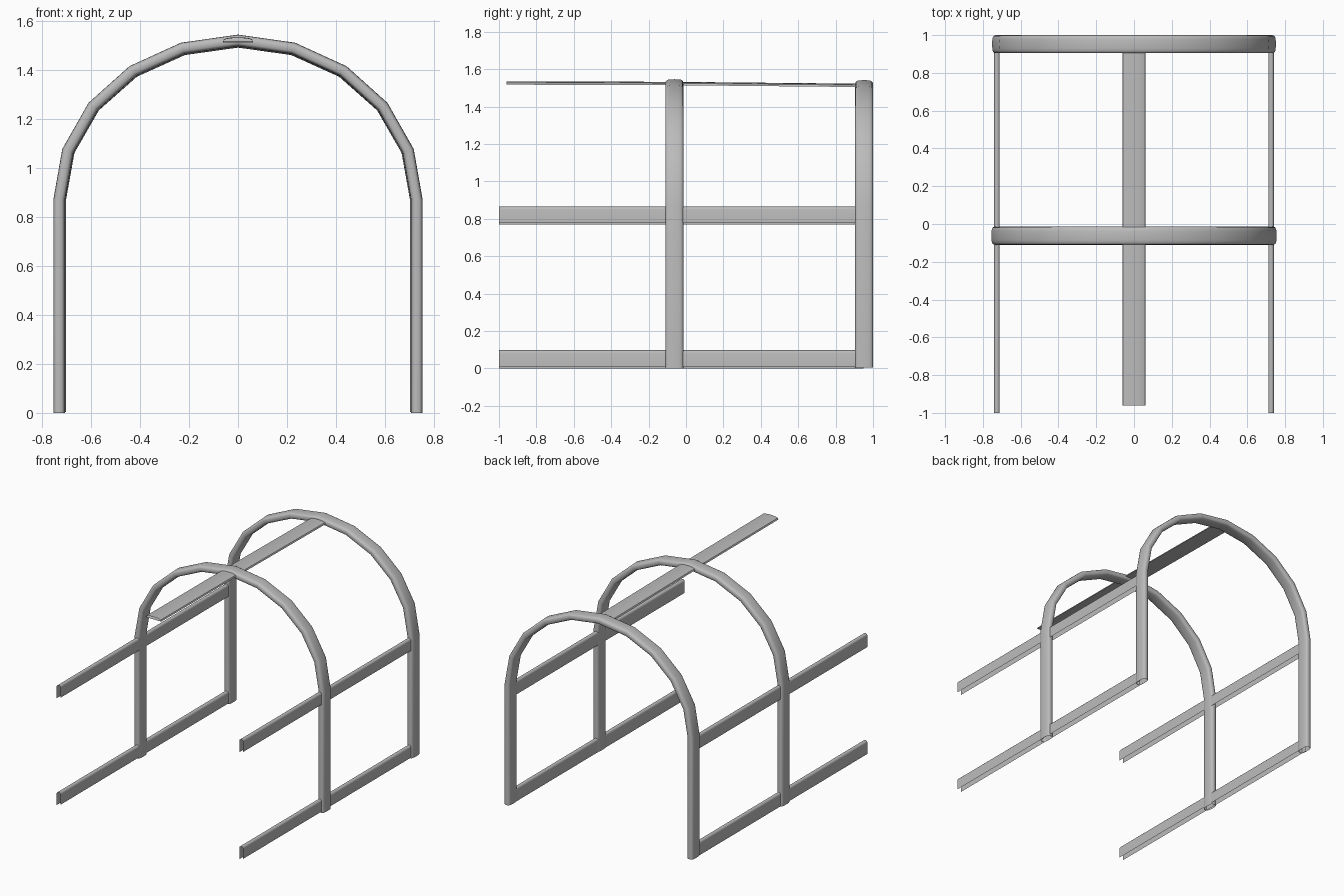
import bpy, bmesh
from math import sin, cos, pi, radians, copysign

cube = bpy.data.objects.get("Cube")
if cube:
    bpy.data.objects.remove(cube, do_unlink=True)

# Single galvanised grey for every part
metal = bpy.data.materials.new("galvanised_grey")
metal.use_nodes = True
GREY = (0.5, 0.5, 0.5, 1)
metal.diffuse_color = GREY
metal.node_tree.nodes["Principled BSDF"].inputs["Base Color"].default_value = GREY


def skin(name, rings, closed):
    """Bridge a list of equal-length point rings into a smooth surface."""
    bm = bmesh.new()
    loops = [[bm.verts.new(p) for p in ring] for ring in rings]
    n = len(loops[0])
    for a, b in zip(loops, loops[1:]):
        for i in range(n if closed else n - 1):
            j = (i + 1) % n
            bm.faces.new((a[i], a[j], b[j], b[i]))
    bmesh.ops.recalc_face_normals(bm, faces=bm.faces)
    mesh = bpy.data.meshes.new(name)
    bm.to_mesh(mesh)
    bm.free()
    mesh.materials.append(metal)
    obj = bpy.data.objects.new(name, mesh)
    bpy.context.collection.objects.link(obj)
    bpy.ops.object.select_all(action="DESELECT")
    obj.select_set(True)
    bpy.context.view_layer.objects.active = obj
    bpy.ops.object.shade_smooth_by_angle(angle=radians(40))
    return obj


def rounded(t, power):
    """Point on a rounded box outline of half-size one."""
    c, s = cos(t), sin(t)
    return copysign(abs(c) ** power, c), copysign(abs(s) ** power, s)


# Flattened open-ended tube bent into a straight-legged arch
def hoop(name, y, half_width, top, foot):
    spring = 0.87
    path = [(half_width, foot, 0)]
    for i in range(11):
        a = i * pi / 10
        path.append((half_width * cos(a), spring + (top - spring) * sin(a), a))
    path.append((-half_width, foot, pi))
    section = [rounded(2 * pi * i / 20, 0.6) for i in range(20)]
    rings = [[(x + 0.024 * u * cos(a), y + 0.048 * v, z + 0.024 * u * sin(a))
              for u, v in section] for x, z, a in path]
    return skin(name, rings, True)


hoop("front_hoop", -0.062, 0.731, 1.522, 0.0)
hoop("back_hoop", 0.952, 0.727, 1.517, 0.004)

# Side rails: folded strips, open along the bottom
fold = [(-0.015, 0.0), (-0.015, 0.082)]
fold += [(-0.015 * cos(i * pi / 6), 0.082 + 0.015 * sin(i * pi / 6)) for i in range(1, 6)]
fold += [(0.015, 0.082), (0.015, 0.01)]
for side, x in (("left", 0.726), ("right", -0.726)):
    for level, z in (("lower", 0.0), ("upper", 0.768)):
        rings = [[(x + u, y, z + v) for u, v in fold] for y in (-1.0, 0.95)]
        skin(f"{level}_{side}_rail", rings, False)

# Ridge bar: shallow flattened strip, dipping slightly to the back
lens = [(0.062 * cos(i * pi / 8), 0.018 * sin(i * pi / 8) ** 0.6 if 0 < i < 8 else 0)
        for i in range(9)]
rings = [[(u, y, z + v) for u, v in lens]
         for y, z in ((-0.96, 1.517), (-0.06, 1.514), (0.95, 1.504))]
skin("ridge_bar", rings, True)
